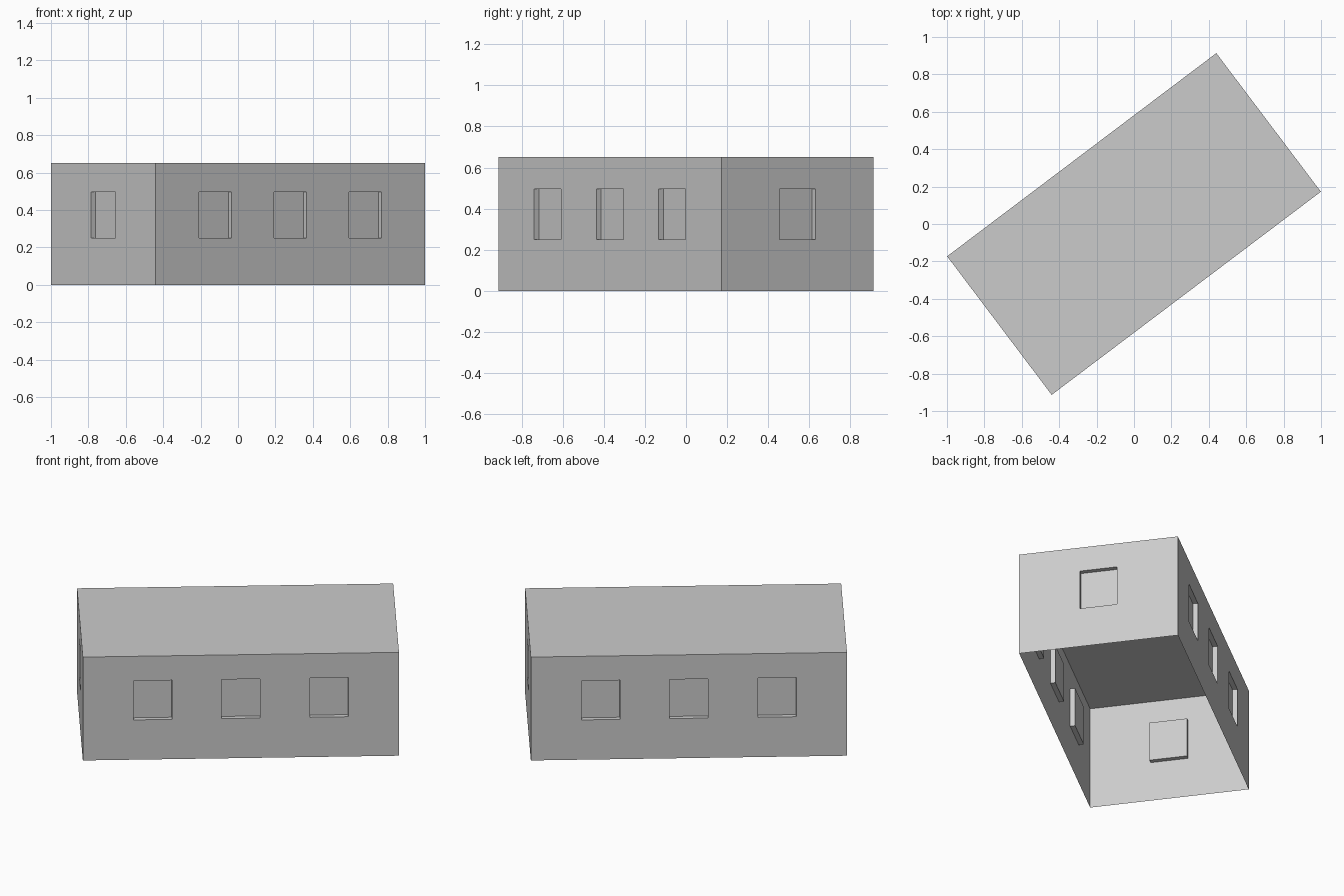
import bpy, bmesh, math
from mathutils import Matrix, Vector

if "Cube" in bpy.data.objects:
    bpy.data.objects.remove(bpy.data.objects["Cube"])

LENGTH, WIDTH, HEIGHT = 1.803, 0.928, 0.65
ANGLE = math.radians(37.04)
WIN_W, WIN_Z0, WIN_Z1, DEPTH = 0.219, 0.25, 0.496, 0.029

bm = bmesh.new()


def quad(points):
    bm.faces.new([bm.verts.new(p) for p in points])


def wall(length, offset, turn, centres):
    """One thin wall facing -y before turning, with windows pushed inward."""
    rot = Matrix.Rotation(turn, 4, 'Z')

    def face(*pts):
        quad([rot @ Vector((x, -offset + d, z)) for x, d, z in pts])

    xs = [-length / 2]
    for c in centres:
        xs += [c - WIN_W / 2, c + WIN_W / 2]
    xs.append(length / 2)
    zs = [0, WIN_Z0, WIN_Z1, HEIGHT]
    for i, (x0, x1) in enumerate(zip(xs, xs[1:])):
        for j, (z0, z1) in enumerate(zip(zs, zs[1:])):
            ring = [(x0, z0), (x1, z0), (x1, z1), (x0, z1)]
            is_window = i % 2 == 1 and j == 1
            d = DEPTH if is_window else 0
            face(*[(x, d, z) for x, z in ring])
            if is_window:
                # sill, jambs and soffit
                for (ax, az), (bx, bz) in zip(ring, ring[1:] + ring[:1]):
                    face((ax, 0, az), (bx, 0, bz), (bx, d, bz), (ax, d, az))


# long walls with three windows, end walls with one
for half_turn in (0, math.pi):
    wall(LENGTH, WIDTH / 2, half_turn, [-0.503, 0, 0.503])
    wall(WIDTH, LENGTH / 2, half_turn + math.pi / 2, [0])

# flat roof, the underside stays open
hx, hy = LENGTH / 2, WIDTH / 2
quad([(-hx, -hy, HEIGHT), (hx, -hy, HEIGHT), (hx, hy, HEIGHT), (-hx, hy, HEIGHT)])

# weld and merge coplanar wall cells, then turn the building
bmesh.ops.remove_doubles(bm, verts=bm.verts, dist=1e-4)
bmesh.ops.rotate(bm, verts=bm.verts, cent=(0, 0, 0), matrix=Matrix.Rotation(ANGLE, 3, 'Z'))

mesh = bpy.data.meshes.new("building_shell")
bm.to_mesh(mesh)
bm.free()
bpy.context.collection.objects.link(bpy.data.objects.new("building_shell", mesh))
